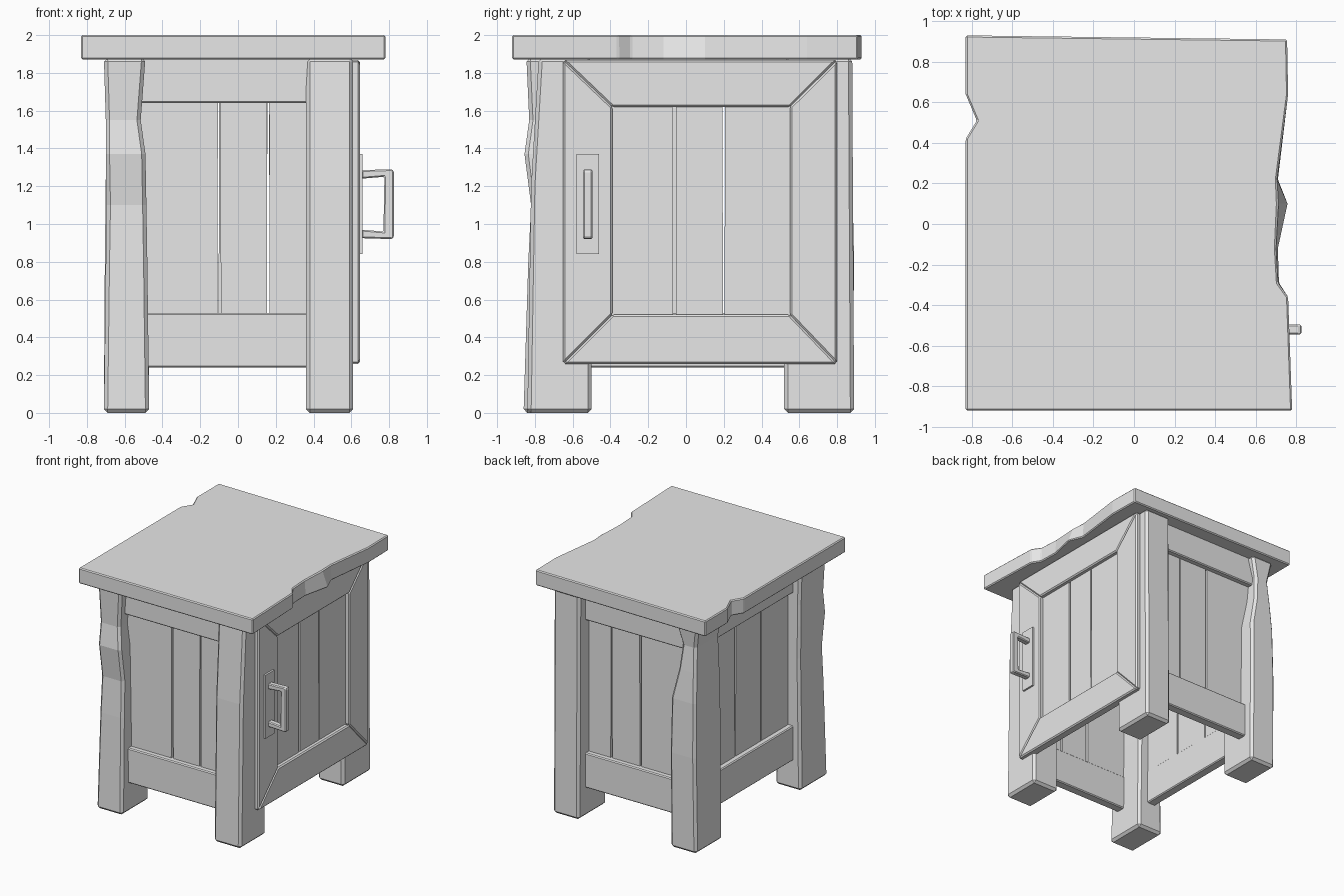
import bpy
import bmesh

cube = bpy.data.objects.get("Cube")
if cube:
    bpy.data.objects.remove(cube, do_unlink=True)

GREY = (0.8, 0.8, 0.8, 1)
wood = bpy.data.materials.new("plain_grey")
wood.diffuse_color = GREY
wood.use_nodes = True
wood.node_tree.nodes["Principled BSDF"].inputs["Base Color"].default_value = GREY


def loft(name, rings, bevel=0.0):
    """Solid through a stack of matching rings, with an optional chamfer."""
    bm = bmesh.new()
    loops = [[bm.verts.new(p) for p in ring] for ring in rings]
    n = len(loops[0])
    for a, b in zip(loops, loops[1:]):
        for i in range(n):
            j = (i + 1) % n
            bm.faces.new((a[i], a[j], b[j], b[i]))
    bm.faces.new(loops[0][::-1])
    bm.faces.new(loops[-1])
    bmesh.ops.recalc_face_normals(bm, faces=bm.faces)
    mesh = bpy.data.meshes.new(name)
    bm.to_mesh(mesh)
    bm.free()
    mesh.materials.append(wood)
    obj = bpy.data.objects.new(name, mesh)
    bpy.context.collection.objects.link(obj)
    if bevel:
        mod = obj.modifiers.new("chamfer", 'BEVEL')
        mod.width = bevel
        mod.segments = 1
        mod.limit_method = 'ANGLE'
    return obj


def rect(x0, x1, y0, y1, z):
    return [(x0, y0, z), (x1, y0, z), (x1, y1, z), (x0, y1, z)]


# Table top: rough sides, with a chip running down the right edge
left = [(-0.83, 0.93), (-0.83, 0.64), (-0.775, 0.51), (-0.83, 0.42), (-0.83, -0.92)]
right_top = [(0.78, -0.92), (0.76, -0.36), (0.71, -0.29), (0.70, -0.12),
             (0.71, 0.10), (0.705, 0.22), (0.76, 0.64), (0.755, 0.91)]
right_low = [(0.78, -0.92), (0.76, -0.36), (0.715, -0.29), (0.71, -0.12),
             (0.76, 0.10), (0.71, 0.22), (0.76, 0.64), (0.755, 0.91)]
loft("table_top", [[(x, y, 1.87) for x, y in left + right_low],
                   [(x, y, 2.0) for x, y in left + right_top]], 0.008)


# Legs: rows of height, inner x, outer x, outer y
def leg(name, inner_y, rows):
    loft(name, [rect(xi, xo, inner_y, yo, z) for z, xi, xo, yo in rows], 0.02)


leg("front_right_leg", -0.50, [(0, 0.36, 0.61, -0.84), (1.2, 0.36, 0.61, -0.82),
                               (1.88, 0.36, 0.61, -0.78)])
leg("back_right_leg", 0.52, [(0, 0.37, 0.61, 0.89), (1.88, 0.37, 0.61, 0.88)])
leg("front_left_leg", -0.50, [(0, -0.47, -0.71, -0.86), (0.8, -0.48, -0.70, -0.835),
                              (1.1, -0.485, -0.695, -0.82), (1.37, -0.49, -0.70, -0.855),
                              (1.55, -0.515, -0.70, -0.83), (1.88, -0.49, -0.71, -0.845)])
leg("back_left_leg", 0.53, [(0, -0.47, -0.71, 0.88), (0.8, -0.47, -0.705, 0.89),
                            (1.25, -0.475, -0.70, 0.88), (1.5, -0.53, -0.69, 0.86),
                            (1.7, -0.55, -0.68, 0.84), (1.88, -0.50, -0.71, 0.86)])

# Sides: place maps (along, outward, height) into the model
SIDES = {
    "front": lambda u, d, z: (u, -d, z),
    "back": lambda u, d, z: (u, d, z),
    "left": lambda u, d, z: (-d, u, z),
    "right": lambda u, d, z: (d, u, z),
}


def slab(name, side, low, high, d0, d1, z0, z1, bevel=0.0):
    """Board whose ends low and high each hold (bottom, top) positions."""
    place = SIDES[side]
    outline = [(low[0], z0), (high[0], z0), (high[1], z1), (low[1], z1)]
    loft(name, [[place(u, d, z) for u, z in outline] for d in (d0, d1)], bevel)


def planks(side, u0, u1, gaps, d0, d1, z0, z1):
    """Three boards parted by tapering gaps: (centre, bottom half, top half)."""
    lows = [(u0, u0)] + [(c + b, c + t) for c, b, t in gaps]
    highs = [(c - b, c - t) for c, b, t in gaps] + [(u1, u1)]
    for i, (low, high) in enumerate(zip(lows, highs)):
        slab(f"{side}_plank_{i + 1}", side, low, high, d0, d1, z0, z1)


for side, u0, u1, face, gaps in (
        ("front", -0.53, 0.40, 0.77, [(-0.10, 0.010, 0.006), (0.16, 0.008, 0.005)]),
        ("back", -0.56, 0.40, 0.80, [(-0.11, 0.007, 0.010), (0.16, 0.008, 0.004)]),
        ("left", -0.55, 0.56, 0.64, [(-0.14, 0.008, 0.006), (0.20, 0.005, 0.009)])):
    slab(f"{side}_top_rail", side, (u0, u0), (u1, u1), face - 0.08, face, 1.64, 1.88, 0.008)
    slab(f"{side}_bottom_rail", side, (u0, u0), (u1, u1), face - 0.08, face, 0.24, 0.53, 0.008)
    planks(side, u0, u1, gaps, face - 0.075, face - 0.045, 0.30, 1.80)

# Door: mitred frame around recessed planks
outer = [(-0.65, 0.26), (0.80, 0.26), (0.80, 1.868), (-0.65, 1.868)]
inner = [(-0.39, 0.52), (0.55, 0.52), (0.55, 1.62), (-0.39, 1.62)]
for i, part in enumerate(("bottom", "back", "top", "front")):
    j = (i + 1) % 4
    outline = [outer[i], outer[j], inner[j], inner[i]]
    loft(f"door_{part}_frame", [[(x, y, z) for y, z in outline] for x in (0.57, 0.645)], 0.01)
planks("right", -0.42, 0.58, [(-0.062, 0.008, 0.010), (0.20, 0.003, 0.008)],
       0.58, 0.61, 0.45, 1.70)

# Handle: back plate and a bracket-shaped grip
slab("handle_plate", "right", (-0.58, -0.58), (-0.46, -0.46), 0.64, 0.66, 0.84, 1.37)
grip = [(0.655, 0.925), (0.815, 0.92), (0.825, 0.93), (0.825, 1.28), (0.815, 1.29),
        (0.655, 1.285), (0.655, 1.24), (0.775, 1.25), (0.77, 0.96), (0.655, 0.97)]
loft("handle_grip", [[(x, y, z) for x, z in grip] for y in (-0.545, -0.495)], 0.008)
